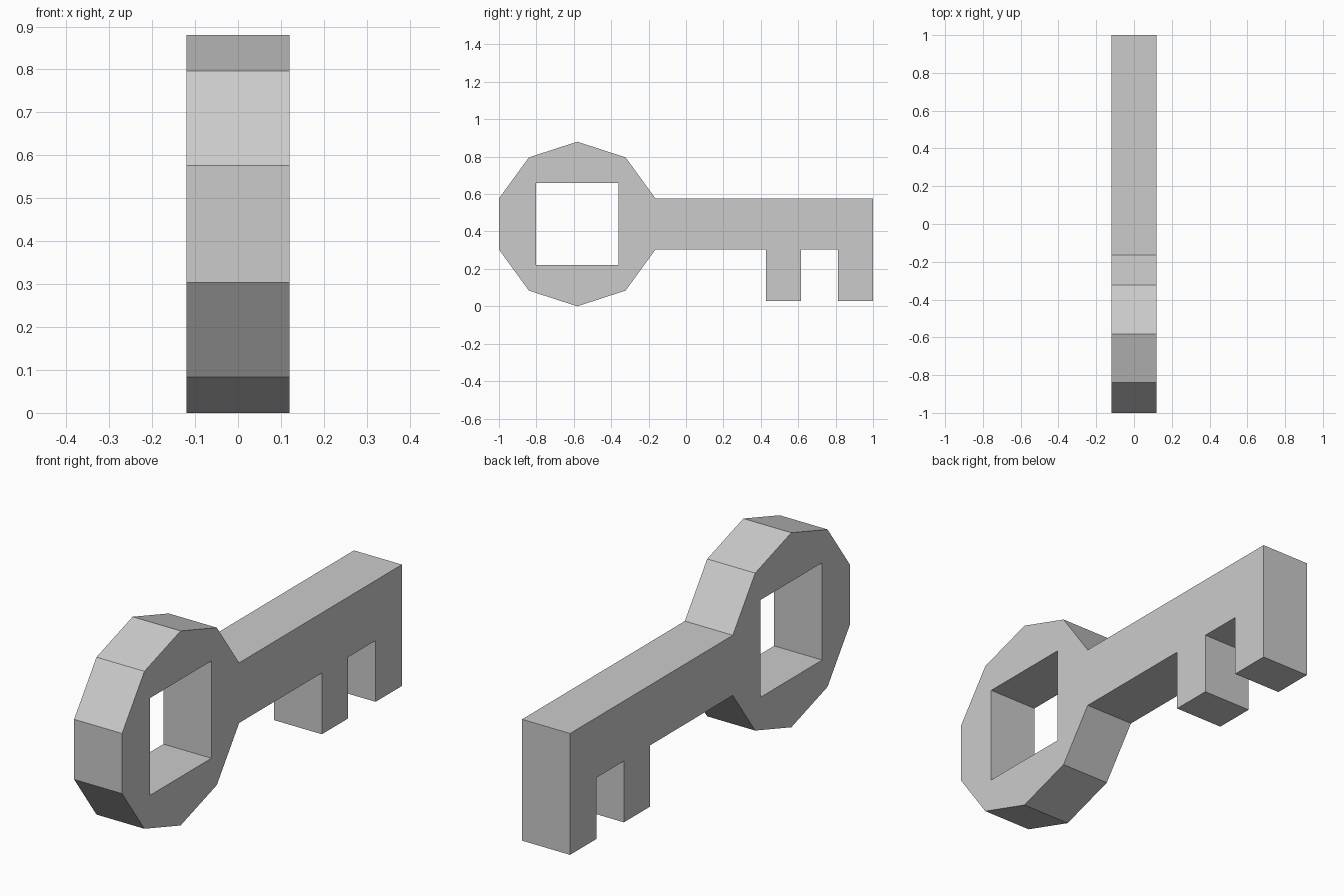
import bpy, bmesh, math

if "Cube" in bpy.data.objects:
    bpy.data.objects.remove(bpy.data.objects["Cube"])

CY, CZ, R = -0.5815, 0.44, 0.44      # bow centre and radius
THICK, HOLE = 0.24, 0.22             # thickness, half size of the square hole
SHAFT_BOTTOM, TOOTH_BOTTOM = 0.304, 0.027

# decagonal bow, running from its upper right corner round to its lower right corner
outline = [(CY + R * math.cos(math.radians(a)), CZ + R * math.sin(math.radians(a)))
           for a in range(18, 360, 36)]

# shaft underside with two teeth, then the square end
for y0, y1 in ((0.428, 0.615), (0.812, 1.0)):
    outline += [(y0, SHAFT_BOTTOM), (y0, TOOTH_BOTTOM), (y1, TOOTH_BOTTOM)]
    if y1 < 1.0:
        outline.append((y1, SHAFT_BOTTOM))
outline.append((1.0, outline[0][1]))

# square hole in the bow
hole = [(CY + sy * HOLE, CZ + sz * HOLE)
        for sy, sz in ((-1, -1), (1, -1), (1, 1), (-1, 1))]

# fill the flat profile between outline and hole
bm = bmesh.new()
for loop in (outline, hole):
    verts = [bm.verts.new((0, y, z)) for y, z in loop]
    for i, v in enumerate(verts):
        bm.edges.new((v, verts[(i + 1) % len(verts)]))
bmesh.ops.triangle_fill(bm, edges=bm.edges[:], use_beauty=True, normal=(1, 0, 0))
bmesh.ops.recalc_face_normals(bm, faces=bm.faces[:])

mesh = bpy.data.meshes.new("key")
bm.to_mesh(mesh)
bm.free()
key = bpy.data.objects.new("key", mesh)
bpy.context.collection.objects.link(key)

# thickness, evenly to both sides
solid = key.modifiers.new("thickness", 'SOLIDIFY')
solid.thickness = THICK
solid.offset = 0
